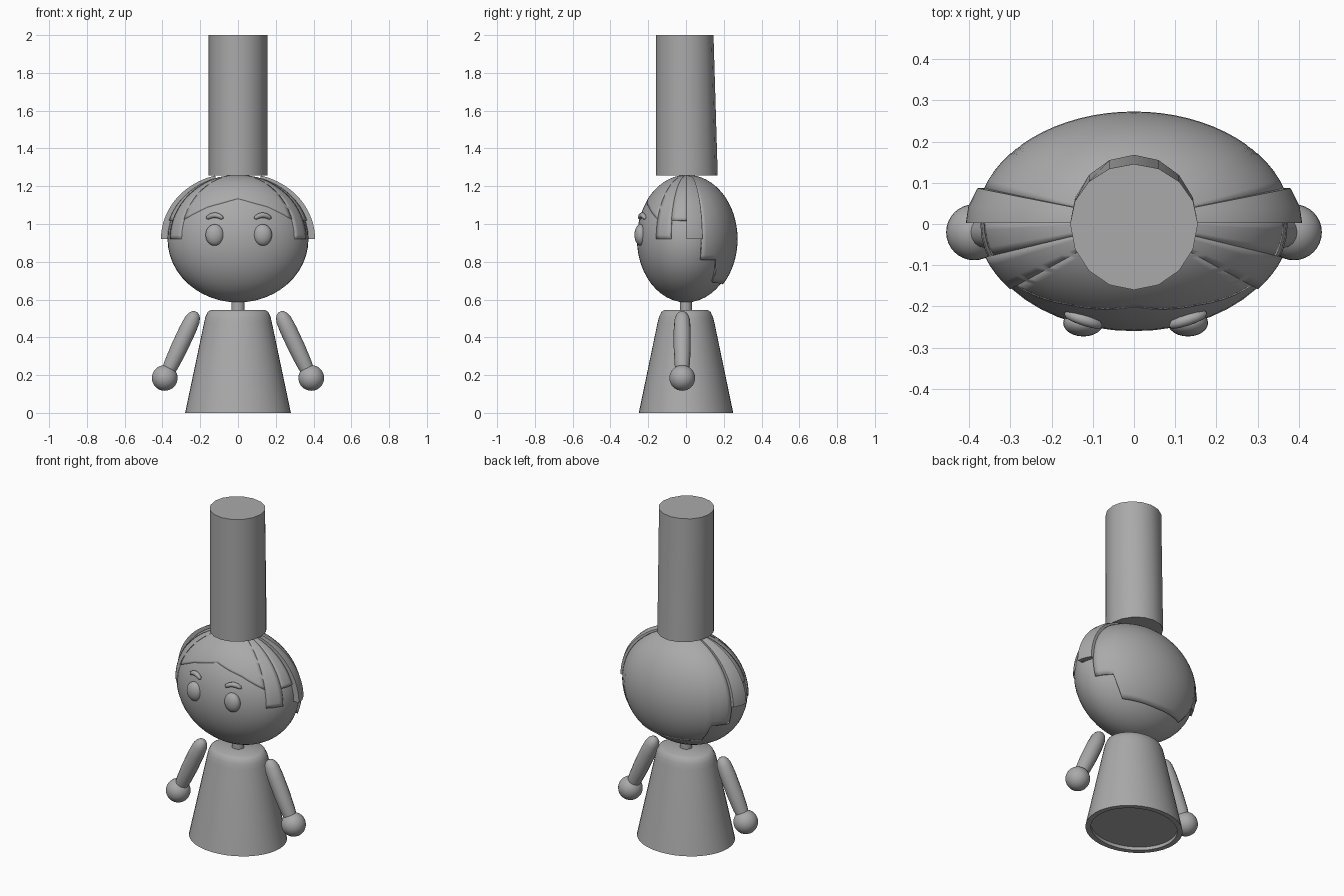
import bpy, bmesh
from math import sin, cos, acos, pi, radians, sqrt
from mathutils import Vector

cube = bpy.data.objects.get("Cube")
if cube:
    bpy.data.objects.remove(cube)

GREY = (0.4, 0.4, 0.4, 1)
grey = bpy.data.materials.new("plain grey")
grey.use_nodes = True
grey.diffuse_color = GREY
grey.node_tree.nodes["Principled BSDF"].inputs["Base Color"].default_value = GREY


def finish(name, bm, angle=40):
    bmesh.ops.remove_doubles(bm, verts=bm.verts, dist=0.0001)
    bmesh.ops.recalc_face_normals(bm, faces=bm.faces)
    mesh = bpy.data.meshes.new(name)
    bm.to_mesh(mesh)
    bm.free()
    ob = bpy.data.objects.new(name, mesh)
    bpy.context.collection.objects.link(ob)
    mesh.materials.append(grey)
    bpy.ops.object.select_all(action='DESELECT')
    ob.select_set(True)
    bpy.context.view_layer.objects.active = ob
    bpy.ops.object.shade_smooth_by_angle(angle=radians(angle))
    return ob


def ellipsoid(name, centre, radii, segs=32):
    bm = bmesh.new()
    bmesh.ops.create_uvsphere(bm, u_segments=segs, v_segments=segs // 2, radius=1)
    for v in bm.verts:
        v.co = Vector(c + r * p for c, r, p in zip(centre, radii, v.co))
    return finish(name, bm)


def skin(bm, rings, closed=True):
    """Bridge equal-length rows of points with quads."""
    rows = [[bm.verts.new(p) for p in ring] for ring in rings]
    n = len(rows[0])
    for a, b in zip(rows, rows[1:]):
        for i in range(n if closed else n - 1):
            j = (i + 1) % n
            bm.faces.new((a[i], a[j], b[j], b[i]))
    return rows


def lathe(name, profile, segs=32, angle=40):
    """Stack of ellipses (x radius, y radius, z), capped at both ends."""
    bm = bmesh.new()
    rows = skin(bm, [[(rx * cos(2 * pi * i / segs), ry * sin(2 * pi * i / segs), z)
                      for i in range(segs)] for rx, ry, z in profile])
    bm.faces.new(rows[0])
    bm.faces.new(rows[-1])
    return finish(name, bm, angle)


def tube(name, path, radii, segs=16):
    """Rounded tube along a path in a plane of constant y."""
    pts = [Vector(p) for p in path]
    rings = []
    for i, p in enumerate(pts):
        d = (pts[min(i + 1, len(pts) - 1)] - pts[max(i - 1, 0)]).normalized()
        across = Vector((0, 1, 0))
        up = d.cross(across)
        rings.append([p + radii[i] * (across * cos(2 * pi * k / segs) + up * sin(2 * pi * k / segs))
                      for k in range(segs)])
    bm = bmesh.new()
    rows = skin(bm, rings)
    bm.faces.new(rows[0])
    bm.faces.new(rows[-1])
    return finish(name, bm, 60)


# Robe with rounded shoulders and a shallow hollow base, and neck
lathe("robe", [(0.25, 0.22, 0.02), (0.25, 0.22, 0), (0.28, 0.25, 0), (0.179, 0.15, 0.48),
               (0.172, 0.142, 0.51), (0.16, 0.13, 0.535), (0.142, 0.115, 0.545)], 40)
lathe("neck", [(0.035, 0.032, 0.53), (0.035, 0.032, 0.62)], 16)

# Head
HEAD_Z = 0.92
ellipsoid("head", (0, 0, HEAD_Z), (0.373, 0.26, 0.335), 48)

# Hair cap: lower edge as (angle from the front, height), stepped at the sides
edge = [(0, 1.135), (29, 1.09), (52, 1.025), (52, 0.92), (71, 0.92), (71, 1.02), (90, 1.02),
        (90, 0.92), (107, 0.92), (107, 0.81), (128, 0.81), (134, 0.69), (155, 0.685), (180, 0.68)]
bm = bmesh.new()
ROWS = 24


def hair_column(t, z):
    low = acos((z - HEAD_Z) / 0.34)
    cols = []
    for k in range(ROWS + 1):
        a = low * k / ROWS
        cols.append((0.382 * sin(a) * sin(t), 0.006 - 0.267 * sin(a) * cos(t), HEAD_Z + 0.34 * cos(a)))
    return cols


for side in (1, -1):
    for (t0, z0), (t1, z1) in zip(edge, edge[1:]):
        if t0 == t1:
            continue
        n = max(2, round((t1 - t0) / 5))
        skin(bm, [hair_column(side * radians(t0 + (t1 - t0) * i / n), z0 + (z1 - z0) * i / n)
                  for i in range(n + 1)], closed=False)
bmesh.ops.dissolve_degenerate(bm, dist=0.0001, edges=bm.edges)
hair = finish("hair_cap", bm)
shell = hair.modifiers.new("thickness", 'SOLIDIFY')
shell.thickness = 0.012
shell.offset = -1

# Swept side locks that widen from the crown to above the hands
for side, label in ((1, "left"), (-1, "right")):
    bm = bmesh.new()
    rings = []
    for i in range(21):
        a = radians(18 + 72 * i / 20)
        y1 = 0.012 + 0.075 * sin(a)
        ring = []
        for y, grow in ((0.003, 0.028), (y1 / 2, 0.027), (y1, 0.02), (y1, -0.01), (0.003, -0.01)):
            s = sqrt(1 - (y / 0.27) ** 2)
            g = grow * (0.25 + 0.75 * sin(a))
            ring.append((side * (0.38 * s + g) * sin(a), y, HEAD_Z + (0.34 * s + g) * cos(a)))
        rings.append(ring)
    rows = skin(bm, rings)
    bm.faces.new(rows[0])
    bm.faces.new(rows[-1])
    finish(label + "_side_lock", bm, 35)

    # Eye and arched brow
    cx = side * 0.127 + 0.004
    ellipsoid(label + "_eye", (cx, -0.24, 0.942), (0.049, 0.033, 0.057), 24)
    brow_path = [(cx + 0.038 * u, -0.232 + 0.012 * side * u * 1.0, 1.047 - 0.014 * u * u)
                 for u in (-1.15, -1, -0.5, 0, 0.5, 1, 1.15)]
    tube(label + "_brow", brow_path, [0.004, 0.011, 0.014, 0.015, 0.014, 0.011, 0.004], 12)

    # Arm and hand
    start, end = Vector((side * 0.222, -0.02, 0.535)), Vector((side * 0.372, -0.02, 0.215))
    steps = (0, 0.02, 0.06, 0.13, 0.3, 0.6, 0.85, 1)
    tube(label + "_arm", [start.lerp(end, s) for s in steps],
         [0.01, 0.022, 0.033, 0.041, 0.045, 0.045, 0.041, 0.035])
    ellipsoid(label + "_hand", (side * 0.388, -0.02, 0.185), (0.068, 0.068, 0.068))

# Tall hat, its back flaring slightly towards the bottom
hat = lathe("tall_hat", [(0.155, 0.16, 1.257), (0.155, 0.16, 2)], 16, 25)
for v in hat.data.vertices:
    if v.co.y > 0.001:
        v.co.y *= 0.91 if v.co.z > 1.5 else 1.05
